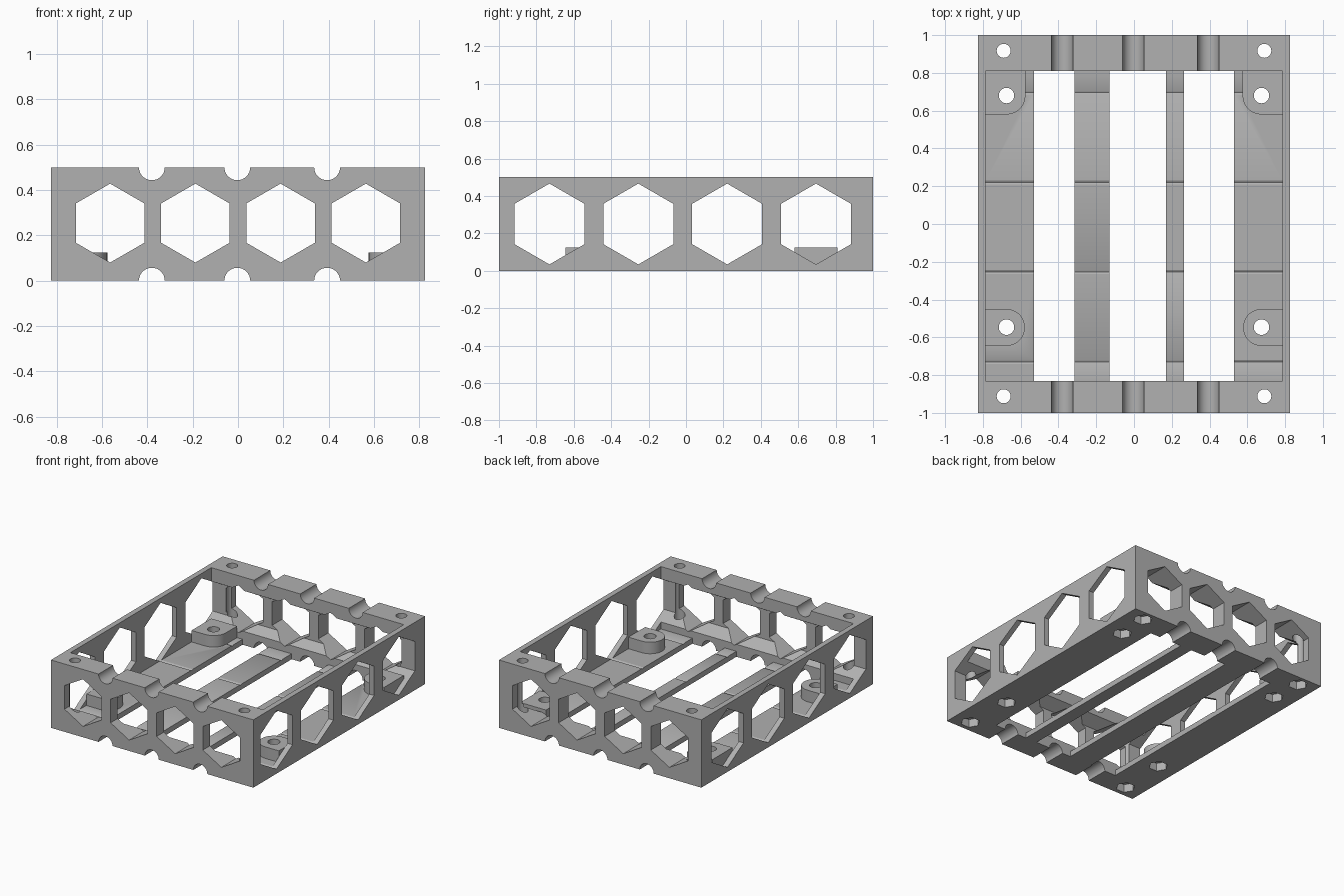
import bpy, bmesh
from math import pi, cos, sin, radians
from mathutils import Vector

old = bpy.data.objects.get("Cube")
if old:
    bpy.data.objects.remove(old, do_unlink=True)

grey = bpy.data.materials.new("plain grey")
grey.use_nodes = True
grey.diffuse_color = (0.44, 0.44, 0.44, 1)
grey.node_tree.nodes["Principled BSDF"].inputs["Base Color"].default_value = (0.44, 0.44, 0.44, 1)


def prism(name, outline, axis, start, end):
    """Extrude a 2D outline along x, y or z between start and end."""
    place = {"x": lambda u, v, w: (w, u, v),
             "y": lambda u, v, w: (u, w, v),
             "z": lambda u, v, w: (u, v, w)}[axis]
    bm = bmesh.new()
    face = bm.faces.new([bm.verts.new(place(u, v, start)) for u, v in outline])
    out = bmesh.ops.extrude_face_region(bm, geom=[face])
    moved = [g for g in out["geom"] if isinstance(g, bmesh.types.BMVert)]
    bmesh.ops.translate(bm, verts=moved, vec=Vector(place(0, 0, end - start)))
    bmesh.ops.recalc_face_normals(bm, faces=bm.faces[:])
    mesh = bpy.data.meshes.new(name)
    bm.to_mesh(mesh)
    bm.free()
    mesh.materials.append(grey)
    obj = bpy.data.objects.new(name, mesh)
    bpy.context.collection.objects.link(obj)
    return obj


def rect(u0, u1, v0, v1):
    return [(u0, v0), (u1, v0), (u1, v1), (u0, v1)]


def ring(u, v, r, sides=32, turn=0.0):
    return [(u + r * cos(turn + 2 * pi * i / sides),
             v + r * sin(turn + 2 * pi * i / sides)) for i in range(sides)]


def arc(u, v, r, a0, a1, steps=10):
    angles = [radians(a0 + (a1 - a0) * i / steps) for i in range(steps + 1)]
    return [(u + r * cos(a), v + r * sin(a)) for a in angles]


W, L, H = 0.825, 1.0, 0.5            # half width, half length, height
IN_X, IN_FRONT, IN_BACK = 0.785, -0.83, 0.81
FLOOR, PAD_TOP = 0.04, 0.125

frame = prism("frame", rect(-W, W, -L, L), "z", 0, H)
tools = []


def tool(kind, *args):
    obj = prism("helper", *args)
    obj.hide_render = True
    tools.append(obj)
    mod = frame.modifiers.new(kind, "BOOLEAN")
    mod.operation, mod.solver, mod.object = kind, "EXACT", obj


# Open tray interior and floor slots
tool("DIFFERENCE", rect(-IN_X, IN_X, IN_FRONT, IN_BACK), "z", FLOOR, 1)
for x0, x1 in ((-0.53, -0.315), (-0.13, 0.17), (0.265, 0.53)):
    tool("DIFFERENCE", rect(x0, x1, IN_FRONT, IN_BACK), "z", -0.1, 0.1)

# Hexagonal windows, straight through in both directions
for i in range(4):
    tool("DIFFERENCE", ring(-0.73 + 0.475 * i, 0.25, 0.216, 6, pi / 2), "x", -1.2, 1.2)
    tool("DIFFERENCE", ring(-0.564 + 0.376 * i, 0.254, 0.174, 6, pi / 2), "y", -1.2, 1.2)

# Half-round grooves across the end walls, top and bottom
for x in (-0.38, -0.003, 0.393):
    for z in (0, H):
        tool("DIFFERENCE", ring(x, z, 0.057), "y", -1.2, 1.2)

# Mounting pads, screw holes and nut pockets on each side
for s in (-1, 1):
    back_pad = ([(IN_X, 0.58), (IN_X, IN_BACK), (0.575, IN_BACK)]
                + arc(0.675, 0.68, 0.1, 180, 270))
    front_pad = ([(IN_X, -0.645), (IN_X, -0.45)]
                 + arc(0.675, -0.5475, 0.0975, 90, 270, 18))
    for outline in (back_pad, front_pad):
        tool("UNION", [(s * x, y) for x, y in outline], "z", 0.02, PAD_TOP)
    for x, y, r in ((0.69, 0.917, 0.037), (0.69, -0.912, 0.037),
                    (0.675, 0.68, 0.041), (0.675, -0.546, 0.041)):
        tool("DIFFERENCE", ring(s * x, y, r), "z", -0.1, 1)
        tool("DIFFERENCE", ring(s * x, y, 0.066, 6), "z", -0.1, 0.06)

# Bake the cuts and drop the helpers
bpy.context.view_layer.update()
baked = bpy.data.meshes.new_from_object(
    frame.evaluated_get(bpy.context.evaluated_depsgraph_get()))
frame.modifiers.clear()
frame.data = baked
for obj in tools:
    bpy.data.objects.remove(obj, do_unlink=True)
baked.materials.clear()
baked.materials.append(grey)
for poly in baked.polygons:
    poly.material_index = 0

bpy.ops.object.select_all(action="DESELECT")
frame.select_set(True)
bpy.context.view_layer.objects.active = frame
bpy.ops.object.shade_smooth_by_angle(angle=radians(30))
